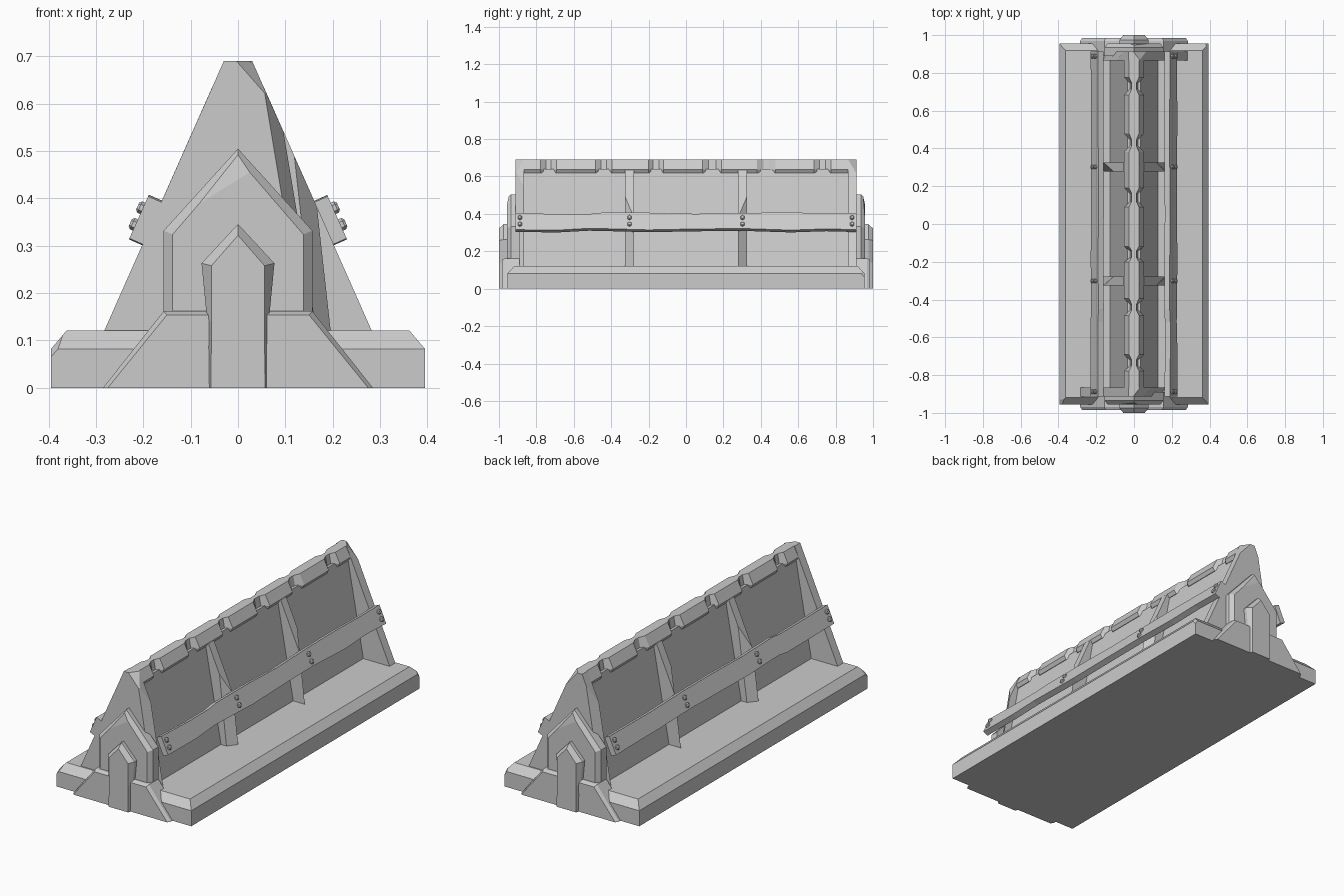
import bpy, bmesh, math, random
from mathutils import Vector

if "Cube" in bpy.data.objects:
    bpy.data.objects.remove(bpy.data.objects["Cube"])

random.seed(4)
SLOPE = 0.255 / 0.57


def rib_x(z):
    """Half width of the triangular rib at height z."""
    return 0.285 - (z - 0.12) * SLOPE


def loft(name, rings):
    """Closed solid through rings of equal point count."""
    bm = bmesh.new()
    loops = [[bm.verts.new(p) for p in ring] for ring in rings]
    n = len(loops[0])
    for a, b in zip(loops, loops[1:]):
        for i in range(n):
            j = (i + 1) % n
            bm.faces.new((a[i], a[j], b[j], b[i]))
    bm.faces.new(loops[0])
    bm.faces.new(loops[-1])
    bmesh.ops.recalc_face_normals(bm, faces=bm.faces)
    me = bpy.data.meshes.new(name)
    bm.to_mesh(me)
    bm.free()
    ob = bpy.data.objects.new(name, me)
    bpy.context.collection.objects.link(ob)
    return ob


def chip(ob, co, no):
    """Knock a flat chip off an object."""
    bm = bmesh.new()
    bm.from_mesh(ob.data)
    res = bmesh.ops.bisect_plane(bm, geom=bm.verts[:] + bm.edges[:] + bm.faces[:],
                                 plane_co=co, plane_no=Vector(no).normalized(), clear_outer=True)
    cut = [e for e in res["geom_cut"] if isinstance(e, bmesh.types.BMEdge)]
    if cut:
        bmesh.ops.edgenet_fill(bm, edges=cut)
    bmesh.ops.recalc_face_normals(bm, faces=bm.faces)
    bm.to_mesh(ob.data)
    bm.free()


def mirrored(half):
    """Mirror a half outline, skipping points on the centre line."""
    return half + [(-x, z) for x, z in reversed(half) if x > 1e-6]


def at_y(profile, y):
    return [(x, y, z) for x, z in profile]


# Base slab with bevelled upper rim
def rect(x, y, z):
    return [(-x, -y, z), (x, -y, z), (x, y, z), (-x, y, z)]


base = loft("base_slab", [rect(0.395, 0.955, 0), rect(0.395, 0.955, 0.082), rect(0.362, 0.918, 0.121)])
chip(base, (-0.385, -0.945, 0.083), (-1, -0.6, 0.9))
chip(base, (0.385, 0.945, 0.088), (1, 0.7, 0.6))

# Inner wall
wall = mirrored([(0.132, 0.1), (0.035, 0.64)])
loft("inner_wall", [at_y(wall, -0.89), at_y(wall, 0.89)])

# Middle ribs
for i, y in enumerate((-0.302, 0.302)):
    p = mirrored([(0.285, 0.115), (rib_x(0.635), 0.635)])
    rib = loft(f"middle_rib_{i + 1}", [at_y(p, y - 0.023), at_y(p, y + 0.023)])
    s = 1 if i else -1
    chip(rib, (rib_x(0.48) - 0.004, y + s * 0.023, 0.48), (0.9, s * 0.7, 0.1))
    chip(rib, (-rib_x(0.5) + 0.004, y - s * 0.023, 0.5), (-0.9, -s * 0.7, 0.12))

# End walls
for s, side in ((-1, "front"), (1, "back")):
    p = mirrored([(0.285, 0.115), (0.03, 0.69)])
    end = loft(f"{side}_end_wall", [at_y(p, s * 0.865), at_y(p, s * 0.912)])
    chip(end, (0.045, s * 0.912, 0.635), (0.8, s * 0.6, 0.7))
    chip(end, (-s * 0.064, s * 0.905, 0.6), (-s * 0.9, s * 0.5, 0.15))

# Ridge cap: blocks separated by tapered notches
stations = [(-0.875, 1)]
for y in (-0.735, -0.44, -0.16, 0.14, 0.43, 0.73):
    h, t = random.uniform(0.04, 0.052), random.uniform(0.013, 0.022)
    stations += [(y - h, 1), (y - t, 0), (y + t, 0), (y + h, 1)]
stations.append((0.875, 1))
cap = [at_y(mirrored([(0.012 + 0.014 * w, 0.69), (0.022 + 0.031 * w, 0.637),
                      (0.022 + 0.02 * w, 0.618)]), y) for y, w in stations]
loft("ridge_cap", cap)

# Side planks with slightly worn edges, and their bolts
out = Vector((1, 0, SLOPE)).normalized()
for s, side in ((1, "right"), (-1, "left")):
    rings = []
    for y in (-0.912, -0.68, -0.52, -0.45, -0.2, 0.05, 0.3, 0.56, 0.75, 0.912):
        edge = abs(y) > 0.9
        zt = 0.392 + (0 if edge else random.uniform(-0.008, 0.004))
        zb = 0.303 + (0 if edge else random.uniform(-0.003, 0.008))
        inner = [Vector((rib_x(z) - 0.002, y, z)) for z in (zb, zt)]
        ring = [inner[0], inner[0] + out * 0.031, inner[1] + out * 0.031, inner[1]]
        rings.append([(s * p.x, p.y, p.z) for p in ring])
    loft(f"{side}_plank", rings)
    for i, y in enumerate((-0.888, -0.302, 0.302, 0.888)):
        for j, z in enumerate((0.332, 0.367)):
            c = Vector((rib_x(z), y, z)) + out * 0.024
            up = Vector((-out.z, 0, out.x))
            rings = []
            for d, r in ((0, 0.013), (0.012, 0.013), (0.017, 0.008)):
                ring = []
                for k in range(6):
                    a = k * math.pi / 3
                    p = c + out * d + up * (r * math.cos(a)) + Vector((0, r * math.sin(a), 0))
                    ring.append((s * p.x, p.y, p.z))
                rings.append(ring)
            loft(f"{side}_bolt_{i * 2 + j + 1}", rings)

# End buttresses: pointed arch, flared foot and raised centre pier
arch_back = mirrored([(0.157, 0), (0.157, 0.332), (0, 0.505)])
arch_front = mirrored([(0.138, 0), (0.138, 0.324), (0, 0.484)])
foot_back = mirrored([(0.285, 0), (0.157, 0.162)])
foot_front = mirrored([(0.275, 0), (0.15, 0.154)])
pier_back = mirrored([(0.063, 0), (0.065, 0.14), (0.077, 0.263), (0, 0.346)])
pier_front = mirrored([(0.057, 0), (0.056, 0.14), (0.056, 0.258), (0, 0.322)])
for s, side in ((-1, "front"), (1, "back")):
    arch = loft(f"{side}_arch", [at_y(arch_back, s * 0.89), at_y(arch_back, s * 0.935),
                                 at_y(arch_front, s * 0.956)])
    chip(arch, (0, s * 0.956, 0.44), (0.1 * s, s, 0.16))
    loft(f"{side}_foot", [at_y(foot_back, s * 0.89), at_y(foot_back, s * 0.968),
                          at_y(foot_front, s * 0.985)])
    loft(f"{side}_pier", [at_y(pier_back, s * 0.9), at_y(pier_back, s * 0.975),
                          at_y(pier_front, s * 1.0)])
